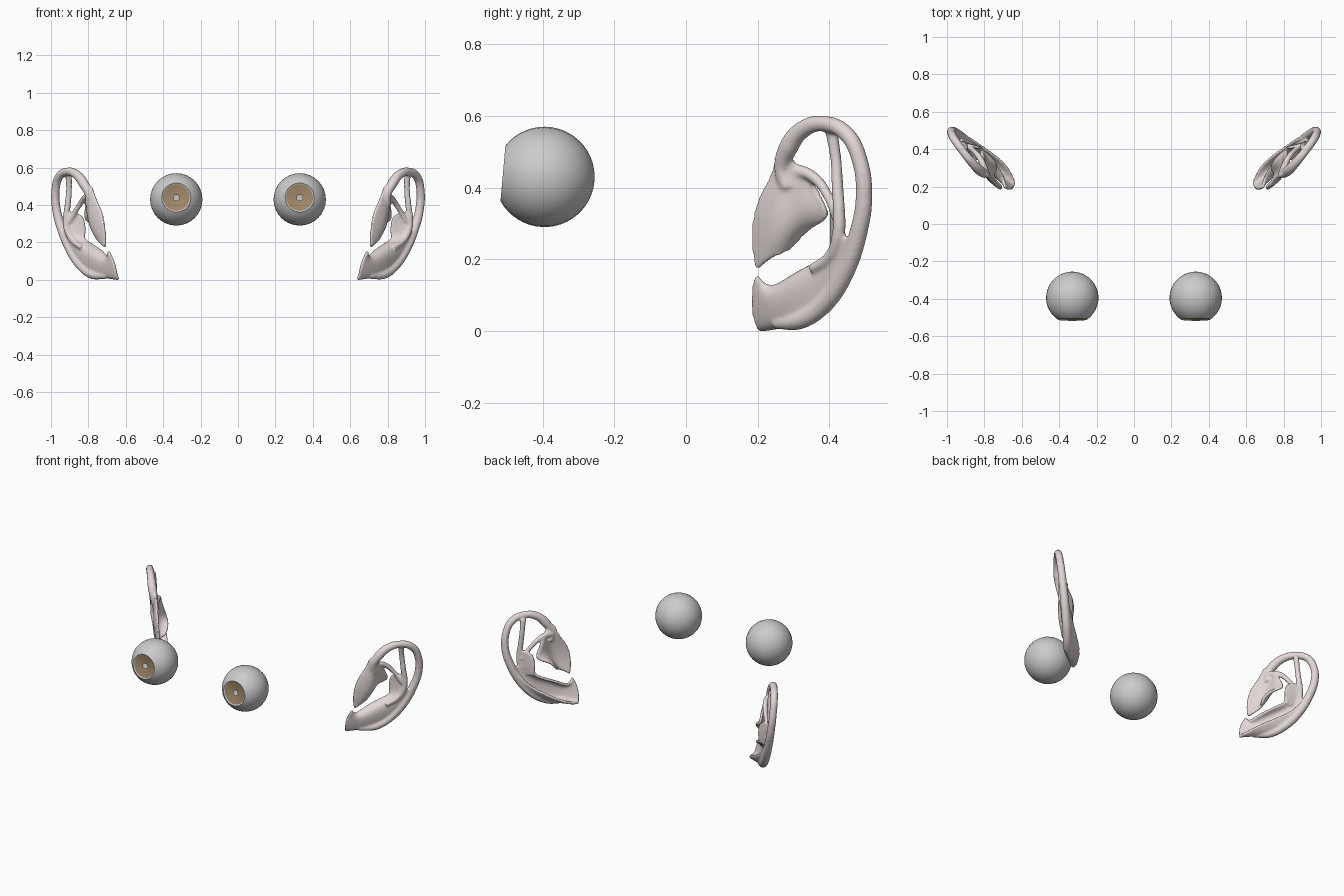
import bpy, bmesh, math
from mathutils import Vector, Matrix

if "Cube" in bpy.data.objects:
    bpy.data.objects.remove(bpy.data.objects["Cube"])


def material(name, col):
    m = bpy.data.materials.new(name)
    m.diffuse_color = (*col, 1)
    m.use_nodes = True
    m.node_tree.nodes["Principled BSDF"].inputs["Base Color"].default_value = m.diffuse_color
    return m


skin = material("skin", (0.76, 0.68, 0.67))
brown = material("iris_brown", (0.36, 0.25, 0.14))


def link(name, data):
    ob = bpy.data.objects.new(name, data)
    bpy.context.collection.objects.link(ob)
    return ob


def select(obs):
    bpy.ops.object.select_all(action='DESELECT')
    for o in obs:
        o.select_set(True)
    bpy.context.view_layer.objects.active = obs[0]


# Ear points are given as side-view y, z and a depth off the slanted ear plane
def ear_pt(y, z, d):
    return Vector((0.524 + 0.79 * y + 0.148 * z + d, y, z))


def tube(name, pts):
    cu = bpy.data.curves.new(name, 'CURVE')
    cu.dimensions = '3D'
    cu.bevel_depth = 1
    cu.bevel_resolution = 3
    cu.use_fill_caps = True
    cu.resolution_u = 8
    sp = cu.splines.new('BEZIER')
    sp.bezier_points.add(len(pts) - 1)
    for b, (y, z, d, r) in zip(sp.bezier_points, pts):
        b.co = ear_pt(y, z, d)
        b.radius = r
        b.handle_left_type = b.handle_right_type = 'AUTO'
    return link(name, cu)


def sheet(name, rows, thick=0.016):
    n = len(rows[0])
    verts = [ear_pt(*p) for r in rows for p in r]
    faces = [(i * n + j, i * n + j + 1, (i + 1) * n + j + 1, (i + 1) * n + j)
             for i in range(len(rows) - 1) for j in range(n - 1)]
    me = bpy.data.meshes.new(name)
    me.from_pydata(verts, [], faces)
    ob = link(name, me)
    s = ob.modifiers.new("smooth", 'SUBSURF')
    s.levels = s.render_levels = 2
    t = ob.modifiers.new("thickness", 'SOLIDIFY')
    t.thickness = thick
    t.offset = 0
    return ob


parts = []
# Outer rolled rim
parts.append(tube("helix", [
    (.285, .40, -.01, .022), (.268, .45, -.005, .022), (.288, .515, 0, .028), (.325, .56, 0, .025),
    (.383, .577, 0, .022), (.448, .548, 0, .023), (.485, .475, 0, .023),
    (.497, .38, 0, .024), (.482, .28, 0, .026), (.44, .16, 0, .027),
    (.385, .08, 0, .027), (.32, .035, 0, .025), (.25, .026, -.02, .016)]))
# Inner ridge and its forward branch
parts.append(tube("antihelix", [
    (.405, .56, -.02, .018), (.418, .48, -.02, .016), (.423, .40, -.005, .017),
    (.427, .33, .01, .018), (.425, .27, .015, .019), (.405, .215, .01, .017),
    (.35, .175, .01, .014)]))
parts.append(tube("lower_branch", [
    (.425, .31, 0, .016), (.395, .38, -.03, .014), (.355, .43, -.04, .016),
    (.31, .447, -.03, .018), (.27, .44, -.015, .016)]))
# Front sheet with the tragus, sinking into the bowl
parts.append(sheet("tragus", [
    [(.253, .51, -.02), (.25, .44, -.02), (.200, .37, -.01), (.183, .27, 0), (.198, .17, 0)],
    [(.28, .50, 0), (.28, .43, 0), (.25, .37, .02), (.23, .28, .03), (.205, .18, .005)],
    [(.300, .47, -.02), (.32, .42, -.03), (.30, .36, -.01), (.28, .28, .01), (.24, .21, 0)],
    [(.315, .46, -.04), (.35, .40, -.06), (.35, .35, -.05), (.315, .29, -.04), (.275, .225, -.02)],
    [(.33, .45, -.04), (.38, .37, -.06), (.41, .31, -.07), (.34, .295, -.10), (.29, .235, -.06)]]))
# Bowl wall behind the inner ridge
parts.append(sheet("concha_wall", [
    [(.427, .37, 0), (.43, .29, .01), (.415, .21, .01)],
    [(.42, .36, -.03), (.42, .29, -.03), (.412, .21, -.02)],
    [(.405, .35, -.065), (.408, .29, -.075), (.408, .21, -.06)]]))
# Lobe, wrapping round to a hollow back
parts.append(sheet("lobe", [
    [(.21, .012, -.06), (.26, .02, -.085), (.33, .06, -.10), (.39, .11, -.07), (.45, .17, -.04), (.48, .27, -.02)],
    [(.20, .010, -.04), (.26, .012, -.01), (.33, .02, 0), (.40, .07, 0), (.455, .15, 0), (.49, .27, 0)],
    [(.186, .06, -.03), (.25, .06, 0), (.32, .08, .01), (.38, .13, .01), (.43, .19, .01), (.455, .26, .01)],
    [(.186, .12, -.02), (.235, .098, 0), (.29, .155, .01), (.36, .19, 0), (.405, .215, 0), (.425, .27, .01)],
    [(.196, .18, 0), (.23, .11, -.04), (.29, .15, -.06), (.36, .185, -.07), (.405, .21, -.06), (.415, .27, -.05)]]))

# Fuse the parts into one smooth ear
select(parts)
bpy.ops.object.convert(target='MESH')
select(parts)
bpy.ops.object.join()
ear = bpy.context.view_layer.objects.active
ear.name = "ears"
rm = ear.modifiers.new("fuse", 'REMESH')
rm.mode = 'VOXEL'
rm.voxel_size = 0.006
sm = ear.modifiers.new("relax", 'SMOOTH')
sm.factor = 0.5
sm.iterations = 6
mi = ear.modifiers.new("mirror", 'MIRROR')
mi.use_clip = False
select([ear])
bpy.ops.object.convert(target='MESH')
ear = bpy.context.view_layer.objects.active
ear.data.materials.clear()
ear.data.materials.append(skin)
# Seat the ears on the ground and at the full width
xs = max(v.co.x for v in ear.data.vertices)
lo = min(v.co.z for v in ear.data.vertices)
hi = max(v.co.z for v in ear.data.vertices)
for v in ear.data.vertices:
    v.co.x /= xs
    v.co.z = (v.co.z - lo) * 0.6 / (hi - lo)
bpy.ops.object.shade_smooth()


# Eyes: lathed profiles (radius, forward distance)
def lathe(name, prof, x, mat=None, seg=32):
    bm = bmesh.new()
    vs = [bm.verts.new((r, 0, h)) for r, h in prof]
    es = [bm.edges.new(p) for p in zip(vs, vs[1:])]
    bmesh.ops.spin(bm, geom=vs + es, cent=(0, 0, 0), axis=(0, 0, 1),
                   angle=math.tau, steps=seg, use_duplicate=False)
    bmesh.ops.remove_doubles(bm, verts=bm.verts, dist=1e-5)
    bmesh.ops.recalc_face_normals(bm, faces=bm.faces)
    me = bpy.data.meshes.new(name)
    bm.to_mesh(me)
    bm.free()
    ob = link(name, me)
    ob.matrix_world = Matrix.Translation((x, -0.395, 0.43)) @ Matrix.Rotation(math.radians(85), 4, 'X')
    if mat:
        me.materials.append(mat)
    select([ob])
    bpy.ops.object.shade_smooth_by_angle(angle=math.radians(35))
    return ob


R = 0.14
open_a = math.asin(0.078 / R)
ball = [(R * math.sin(a), R * math.cos(a)) for a in
        [math.pi + (open_a - math.pi) * i / 20 for i in range(21)]]
for side, x in (("left", -0.33), ("right", 0.33)):
    lathe(side + "_eyeball", ball + [(0.071, 0.112)], x)
    lathe(side + "_iris", [(0.071, 0.112), (0.045, 0.106), (0.016, 0.102)], x, brown)
